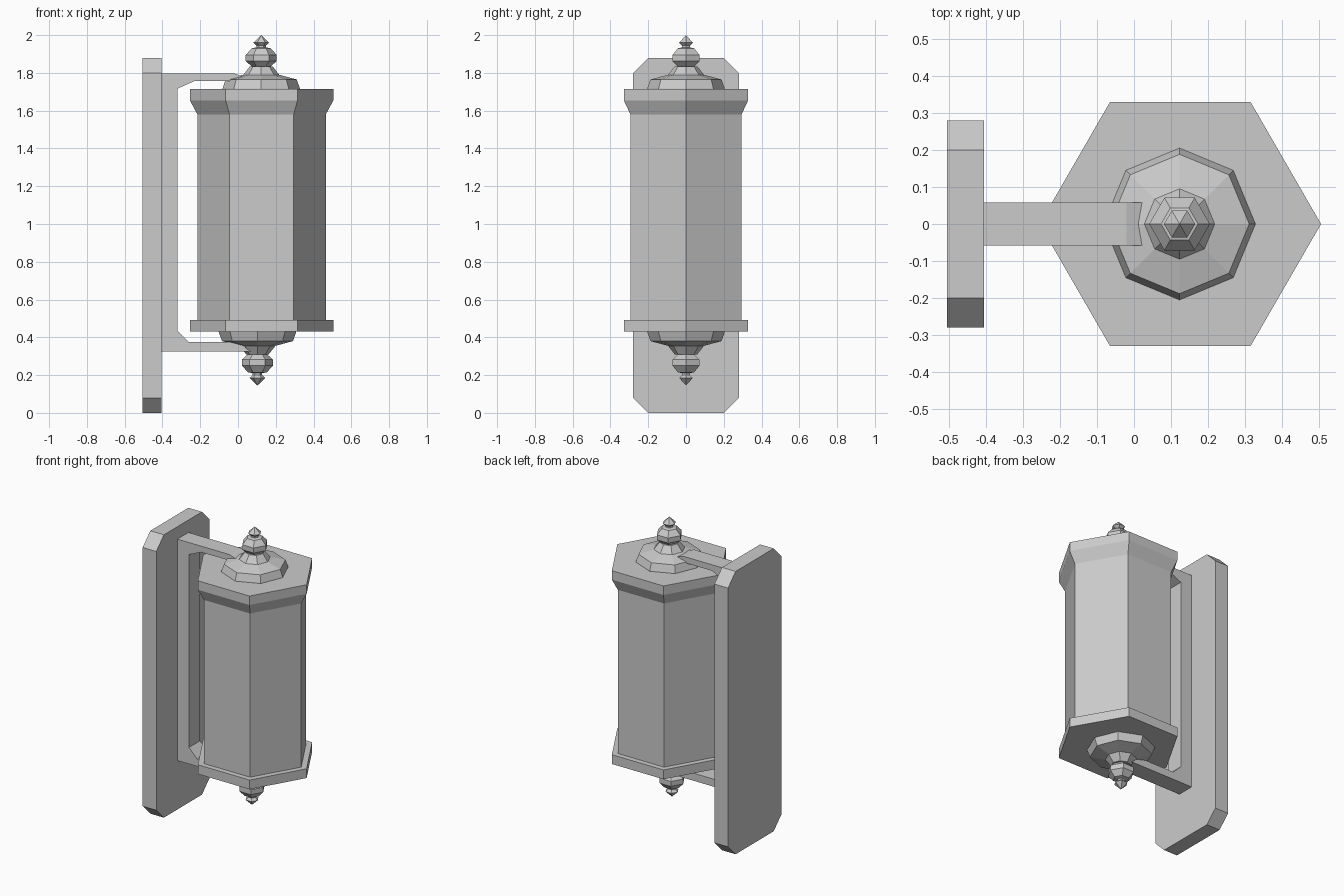
import bpy, bmesh
from math import cos, sin, pi

cube = bpy.data.objects.get("Cube")
if cube:
    bpy.data.objects.remove(cube)

grey = bpy.data.materials.new("plain grey")
grey.use_nodes = True
GREY = (0.6, 0.6, 0.6, 1)
grey.diffuse_color = GREY
grey.node_tree.nodes["Principled BSDF"].inputs["Base Color"].default_value = GREY


def finish(name, bm):
    bmesh.ops.recalc_face_normals(bm, faces=bm.faces)
    mesh = bpy.data.meshes.new(name)
    bm.to_mesh(mesh)
    bm.free()
    mesh.materials.append(grey)
    obj = bpy.data.objects.new(name, mesh)
    bpy.context.collection.objects.link(obj)
    return obj


def prism(name, outline, offset):
    """Extrude a closed outline of 3D points along an offset."""
    bm = bmesh.new()
    face = bm.faces.new([bm.verts.new(p) for p in outline])
    extruded = bmesh.ops.extrude_face_region(bm, geom=[face])["geom"]
    bmesh.ops.translate(bm, vec=offset,
                        verts=[v for v in extruded if isinstance(v, bmesh.types.BMVert)])
    return finish(name, bm)


def lathe(name, profile, sides, x):
    """Stack flat-sided rings of (radius, z) around a vertical axis."""
    bm = bmesh.new()
    rings = [[bm.verts.new((x + r * cos(2 * pi * i / sides), r * sin(2 * pi * i / sides), z))
              for i in range(sides)] for r, z in profile]
    for low, high in zip(rings, rings[1:]):
        for i in range(sides):
            j = (i + 1) % sides
            bm.faces.new((low[i], low[j], high[j], high[i]))
    bm.faces.new(rings[0])
    bm.faces.new(rings[-1])
    bmesh.ops.remove_doubles(bm, verts=bm.verts, dist=0.0001)
    return finish(name, bm)


# Wall plate with clipped corners
w, h, c = 0.28, 1.88, 0.08
plate = [(-w + c, 0), (w - c, 0), (w, c), (w, h - c),
         (w - c, h), (c - w, h), (-w, h - c), (-w, c)]
prism("wall_plate", [(-0.505, y, z) for y, z in plate], (0.1, 0, 0))

# C-shaped bracket holding the lantern at both ends
MID = 1.0725
bracket = [(-0.405, 1.797), (-0.02, 1.797), (0.09, 1.757), (-0.23, 1.757), (-0.32, 1.717),
           (-0.32, 0.435), (-0.26, 0.375), (0.09, 0.375), (0.09, 0.325), (-0.405, 0.325)]
prism("bracket", [(x, -0.058, z) for x, z in bracket], (0, 0.116, 0))

# Six-sided lantern
AXIS = 0.125
lathe("lantern_base", [(0.38, 0.43), (0.38, 0.492)], 6, AXIS)
lathe("lantern_body", [(0.34, 0.48), (0.34, 1.6)], 6, AXIS)
lathe("lantern_cap", [(0.34, 1.58), (0.38, 1.655), (0.38, 1.715)], 6, AXIS)

# Stepped rosettes and finials, mirrored top to bottom
rosette = [(0.205, 1.71), (0.205, 1.717), (0.188, 1.765), (0.095, 1.79), (0.06, 1.835)]
knob = [(0.045, 1.83), (0.082, 1.862), (0.082, 1.895), (0.05, 1.93), (0.025, 1.935),
        (0.025, 1.945), (0.042, 1.96), (0, 2)]
for end, x, flip in (("top", 0.123, False), ("bottom", 0.103, True)):
    for part, profile, sides in (("rosette", rosette, 8), ("finial", knob, 6)):
        points = [(r, 2 * MID - z if flip else z) for r, z in profile]
        lathe(f"{end}_{part}", points, sides, x)
